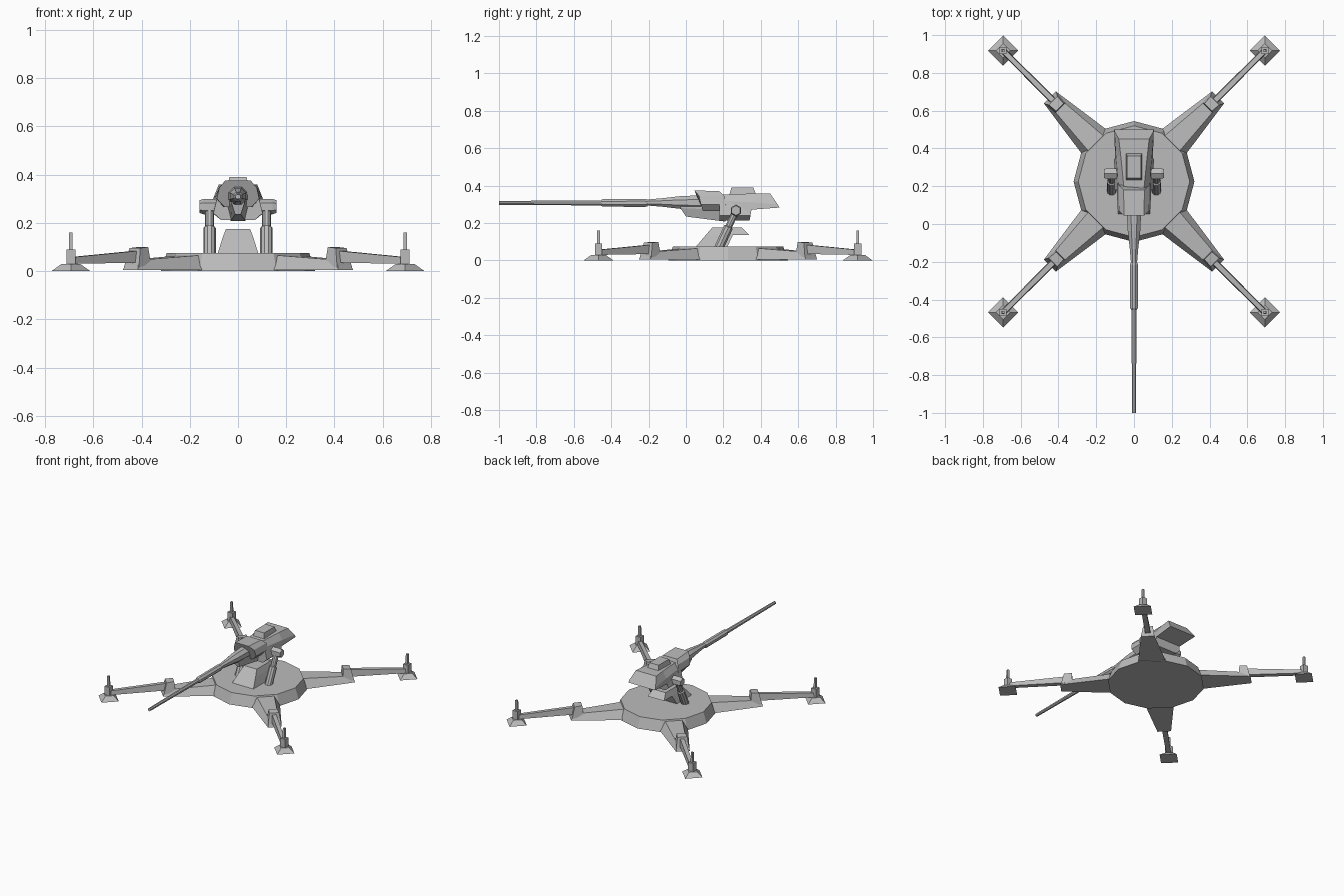
import bpy, bmesh, math
from mathutils import Vector, Matrix

if "Cube" in bpy.data.objects:
    bpy.data.objects.remove(bpy.data.objects["Cube"], do_unlink=True)

grey = bpy.data.materials.new("plain_grey")
grey.use_nodes = True
COLOUR = (0.5, 0.5, 0.5, 1)
grey.diffuse_color = COLOUR
grey.node_tree.nodes["Principled BSDF"].inputs["Base Color"].default_value = COLOUR

CENTRE = Vector((0, 0.225, 0))


def skin(name, rings, matrix=Matrix()):
    """Join successive rings of points into a closed, flat-shaded solid."""
    bm = bmesh.new()
    loops = [[bm.verts.new(matrix @ Vector(p)) for p in ring] for ring in rings]
    n = len(loops[0])
    for a, b in zip(loops, loops[1:]):
        for i in range(n):
            j = (i + 1) % n
            bm.faces.new((a[i], a[j], b[j], b[i]))
    bm.faces.new(loops[0])
    bm.faces.new(loops[-1])
    bmesh.ops.recalc_face_normals(bm, faces=bm.faces)
    mesh = bpy.data.meshes.new(name)
    bm.to_mesh(mesh)
    bm.free()
    mesh.materials.append(grey)
    obj = bpy.data.objects.new(name, mesh)
    bpy.context.collection.objects.link(obj)
    return obj


def loft(name, halves, matrix=Matrix()):
    """Skin half-sections, each mirrored across local x."""
    rings = [h + [(-x, y, z) for x, y, z in reversed(h)] for h in halves]
    return skin(name, rings, matrix)


def lathe(name, start, end, stations, sides, turn=0.0):
    """Turned part from start to end; stations are (fraction, radius)."""
    start, axis = Vector(start), Vector(end) - Vector(start)
    spin = axis.to_track_quat('Z', 'Y')
    rings = []
    for f, r in stations:
        angles = [turn + math.tau * i / sides for i in range(sides)]
        rings.append([start + axis * f + spin @ Vector((r * math.cos(a), r * math.sin(a), 0))
                      for a in angles])
    return skin(name, rings)


def frustum(name, origin, z0, z1, r0, r1, sides, turn=0.0):
    x, y = origin[0], origin[1]
    return lathe(name, (x, y, z0), (x, y, z1), [(0, r0), (1, r1)], sides, turn)


# Twelve-sided base plate
frustum("base_plate", CENTRE, 0, 0.075, 0.32, 0.295, 12)

# Four outriggers, each with leg, knee, arm, foot and pin
for name, angle in (("back_left", -45), ("back_right", 45),
                    ("front_right", 135), ("front_left", 225)):
    m = Matrix.Translation(CENTRE) @ Matrix.Rotation(math.radians(angle), 4, 'Z')
    loft(name + "_leg", [
        [(0.10, 0.24, 0.005), (0.06, 0.24, 0.068)],
        [(0.045, 0.63, 0.005), (0.03, 0.615, 0.045)]], m)
    loft(name + "_knee", [
        [(0.04, 0.55, 0.03), (0.028, 0.555, 0.10)],
        [(0.044, 0.625, 0.015), (0.032, 0.605, 0.095)]], m)
    loft(name + "_arm", [
        [(0.018, 0.58, 0.035), (0.014, 0.58, 0.085)],
        [(0.016, 0.97, 0.03), (0.012, 0.97, 0.058)]], m)
    tip = m @ Vector((0, 0.98, 0))
    frustum(name + "_foot", tip, 0, 0.03, 0.08, 0.038, 4)
    frustum(name + "_post", tip, 0.03, 0.09, 0.027, 0.027, 4, math.pi / 4)
    frustum(name + "_pin", tip, 0.09, 0.16, 0.011, 0.010, 4, math.pi / 4)

# Pedestal, leaning back with a rear overhang
loft("pedestal", [
    [(0.085, 0.05, 0.07), (0.085, 0.22, 0.07)],
    [(0.065, 0.105, 0.135), (0.065, 0.25, 0.135)]])
loft("pedestal_head", [
    [(0.065, 0.105, 0.135), (0.065, 0.34, 0.135)],
    [(0.05, 0.14, 0.175), (0.05, 0.30, 0.175)]])

# Elevation struts and pivots on both sides
for side, s in (("left", 1), ("right", -1)):
    lathe(side + "_strut", (s * 0.118, 0.175, 0.065), (s * 0.118, 0.265, 0.26),
          [(0, 0.026), (0.58, 0.026), (0.6, 0.019), (1, 0.019)], 10)
    lathe(side + "_pivot", (s * 0.09, 0.267, 0.267), (s * 0.16, 0.267, 0.267),
          [(0, 0.032), (0.75, 0.032), (1, 0.026)], 6, math.pi / 6)
    lathe(side + "_axle", (s * 0.05, 0.267, 0.267), (s * 0.1, 0.267, 0.267),
          [(0, 0.018), (1, 0.018)], 6)

# Gun housing
loft("lower_housing", [
    [(0.07, 0.18, 0.212), (0.102, 0.18, 0.24), (0.082, 0.18, 0.32)],
    [(0.075, 0.34, 0.215), (0.105, 0.345, 0.24), (0.09, 0.355, 0.30)]])
loft("rear_housing", [
    [(0.085, 0.18, 0.26), (0.08, 0.18, 0.32), (0.052, 0.18, 0.352)],
    [(0.10, 0.355, 0.272), (0.095, 0.36, 0.31), (0.07, 0.36, 0.358)],
    [(0.105, 0.50, 0.283), (0.103, 0.49, 0.30), (0.08, 0.45, 0.358)]])
loft("front_shroud", [
    [(0.055, 0.09, 0.265), (0.088, 0.08, 0.30), (0.078, 0.07, 0.345), (0.053, 0.045, 0.375)],
    [(0.06, 0.215, 0.265), (0.09, 0.215, 0.30), (0.08, 0.205, 0.345), (0.055, 0.18, 0.37)]])
loft("chin", [
    [(0.012, 0.0, 0.235), (0.026, -0.03, 0.28), (0.026, -0.02, 0.32)],
    [(0.03, 0.21, 0.208), (0.045, 0.21, 0.27), (0.045, 0.21, 0.32)]])
loft("roof_hatch", [
    [(0.045, 0.23, 0.345), (0.036, 0.243, 0.39)],
    [(0.045, 0.378, 0.345), (0.036, 0.36, 0.39)]])

# Stepped barrel: tapered root, sleeve and long tube
lathe("barrel_root", (0, 0.08, 0.31), (0, -0.21, 0.31),
      [(0, 0.042), (0.4, 0.036), (0.7, 0.025), (1, 0.017)], 8, math.pi / 8)
lathe("barrel_sleeve", (0, -0.205, 0.308), (0, -0.455, 0.308),
      [(0, 0.019), (0.05, 0.023), (0.96, 0.022), (1, 0.016)], 8, math.pi / 8)
lathe("barrel_tube", (0, -0.45, 0.308), (0, -1.0, 0.308),
      [(0, 0.015), (1, 0.011)], 8, math.pi / 8)
